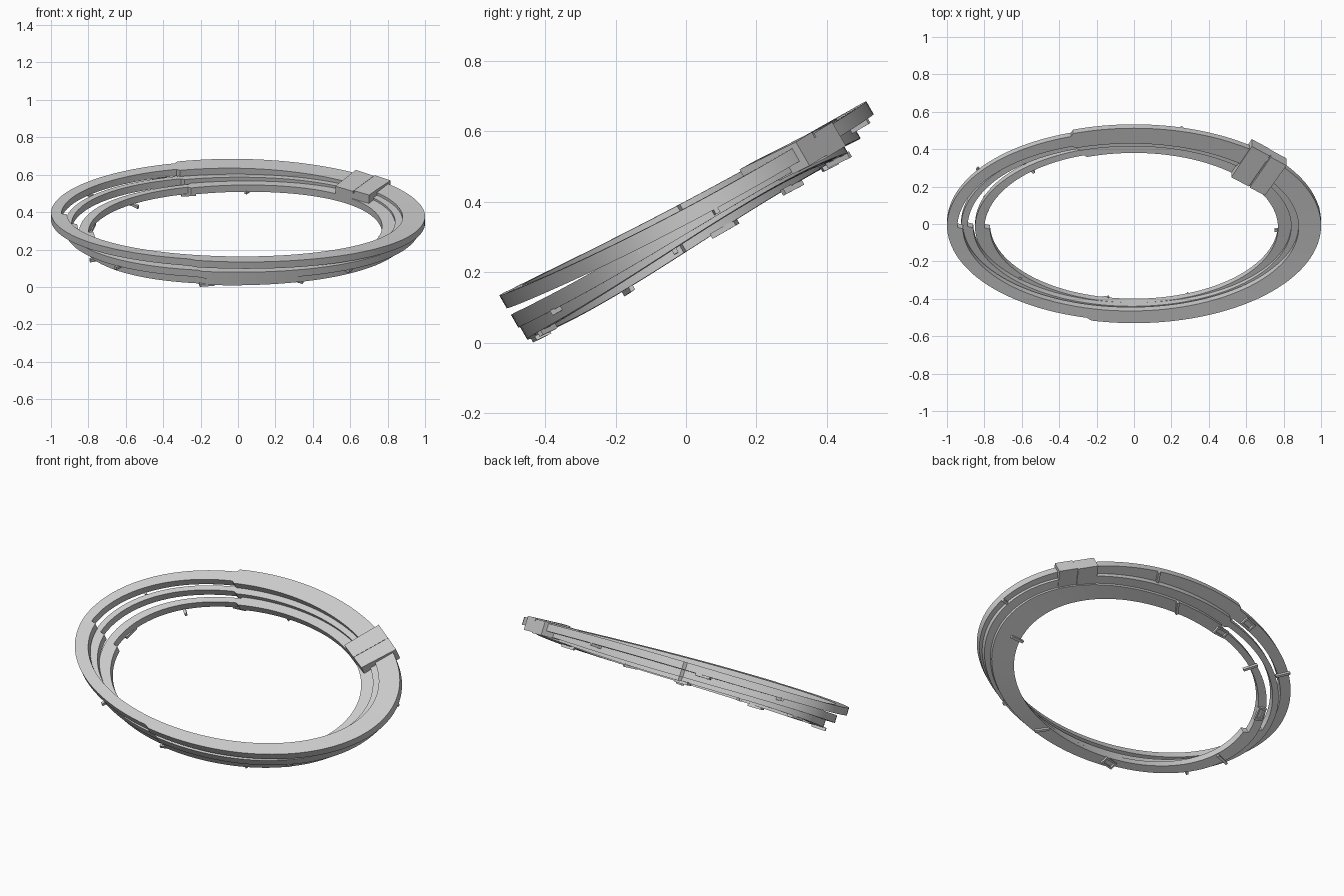
import bpy, bmesh, math
from mathutils import Vector

if "Cube" in bpy.data.objects:
    bpy.data.objects.remove(bpy.data.objects["Cube"])

DOWN = Vector((0, 0.5, -0.87)).normalized()   # thickness direction of the tilted bands
THICK = 0.042

# outer (x min, x max, y min, y max), inner (same), height c + sx*x + sy*y + sq*y^2 + sc*y^3
RINGS = {
    "upper_band":  ((-1.0, 1.0, -0.53, 0.512), (-0.915, 0.88, -0.465, 0.43), (0.378, -0.01, 0.53, 0.08, 0.0)),
    "middle_band": ((-0.925, 0.97, -0.497, 0.475), (-0.86, 0.84, -0.44, 0.415), (0.338, 0.005, 0.60, 0.0, -0.2)),
    "lower_band":  ((-0.85, 0.92, -0.472, 0.44), (-0.77, 0.77, -0.42, 0.38), (0.308, 0.018, 0.64, -0.03, -0.3)),
}


def ellipse(box, t, inset=0.0):
    x0, x1, y0, y1 = box
    return ((x0 + x1) / 2 + ((x1 - x0) / 2 - inset) * math.cos(t),
            (y0 + y1) / 2 + ((y1 - y0) / 2 - inset) * math.sin(t))


def on_plane(xy, h):
    x, y = xy
    return Vector((x, y, h[0] + h[1] * x + h[2] * y + h[3] * y * y + h[4] * y ** 3))


def make_object(name, verts, faces, smooth=False):
    me = bpy.data.meshes.new(name)
    me.from_pydata(verts, [], faces)
    me.update()
    ob = bpy.data.objects.new(name, me)
    bpy.context.collection.objects.link(ob)
    if smooth:
        bpy.context.view_layer.objects.active = ob
        ob.select_set(True)
        bpy.ops.object.shade_smooth_by_angle(angle=math.radians(30))
        ob.select_set(False)
    return ob


def prism(name, tops, depth):
    """Extrude a top outline through the band thickness direction."""
    n = len(tops)
    verts = list(tops) + [v + DOWN * depth for v in tops]
    faces = [tuple(range(n)), tuple(range(2 * n - 1, n - 1, -1))]
    faces += [(i, i + n, (i + 1) % n + n, (i + 1) % n) for i in range(n)]
    return make_object(name, verts, faces)


def band_step(deg):
    """Outer and inner inset: slimmer rear-left quarter, small jog at the front."""
    if 109.5 < deg < 180.5:
        fade = (180.5 - deg) / 71
        return 0.014 * fade, -0.012 - 0.018 * (1 - fade)
    if 180.5 <= deg < 256:
        return 0.012 * (deg - 180.5) / 75.5, 0.0
    return 0.0, 0.0


def band(name, outer, inner, h):
    degs = sorted(set([i * 2.5 for i in range(144)] + [109, 111, 180, 181, 255, 257]))
    verts, faces = [], []
    for d in degs:
        t = math.radians(d)
        o_in, i_in = band_step(d)
        o = on_plane(ellipse(outer, t, o_in), h)
        i = on_plane(ellipse(inner, t, i_in), h)
        verts += [o, i, i + DOWN * THICK, o + DOWN * THICK]
    n = len(degs)
    for k in range(n):
        a, b = 4 * k, 4 * ((k + 1) % n)
        for j in range(4):
            m = (j + 1) % 4
            faces.append((a + j, b + j, b + m, a + m))
    make_object(name, verts, faces, True)


# three nested bands
for ring_name, spec in RINGS.items():
    band(ring_name, *spec)


def bar(name, centre, u, v, lu, lv, depth):
    prism(name, [centre + u * (a * lu / 2) + v * (b * lv / 2)
                 for a, b in ((-1, -1), (1, -1), (1, 1), (-1, 1))], depth)


def fitting(ring, deg, kind, push=0.0):
    """Small rib or loop fixed under a band."""
    outer, inner, h = RINGS[ring]
    t = math.radians(deg)
    o, i = on_plane(ellipse(outer, t), h), on_plane(ellipse(inner, t), h)
    u = (o - i).normalized()
    v = DOWN.cross(u).normalized()
    c = (o + i) / 2 + DOWN * (THICK - 0.004) + u * push
    if kind == "rib":
        bar("rib", c, u, v, 0.08, 0.014, 0.018)
    else:
        for s in (-1, 1):
            bar("loop_end", c + v * (s * 0.034), u, v, 0.045, 0.011, 0.016)
            bar("loop_side", c + u * (s * 0.018), u, v, 0.01, 0.079, 0.016)


# ribs and loops underneath
for ring, deg, kind, push in [
    ("upper_band", 8, "rib", 0.02), ("upper_band", 75, "rib", 0.01),
    ("upper_band", 147, "rib", 0.005), ("upper_band", 116, "loop", 0.0),
    ("upper_band", 347, "loop", 0.0),
    ("lower_band", 355, "rib", -0.05), ("lower_band", 87, "rib", 0.0),
    ("lower_band", 135, "rib", -0.01), ("lower_band", 203, "rib", 0.01),
    ("lower_band", 291, "rib", 0.0), ("lower_band", 110, "loop", 0.0),
    ("lower_band", 166, "loop", 0.005), ("lower_band", 257, "loop", 0.0),
    ("middle_band", 310, "loop", 0.01), ("middle_band", 225, "rib", 0.0),
]:
    fitting(ring, deg, kind, push)

# two-part clasp over the joined bands
A, B, C, D = (Vector(p) for p in ((0.63, 0.415, 0.612), (0.815, 0.315, 0.55),
                                  (0.70, 0.155, 0.472), (0.52, 0.25, 0.525)))
lift = -DOWN * 0.006
prism("clasp_rear", [A, A.lerp(B, 0.52), D.lerp(C, 0.52), D], 0.078)
prism("clasp_front", [p + lift for p in (A.lerp(B, 0.55), B, C, D.lerp(C, 0.55))], 0.078)
prism("clasp_core", [p + DOWN * 0.012 for p in
                     (A.lerp(B, 0.4), A.lerp(B, 0.7), D.lerp(C, 0.7), D.lerp(C, 0.4))], 0.06)

# rest the lowest point on z = 0 and tidy the normals
meshes = [o for o in bpy.context.scene.objects if o.type == 'MESH']
low = min(v.co.z for o in meshes for v in o.data.vertices)
for o in meshes:
    bm = bmesh.new()
    bm.from_mesh(o.data)
    bmesh.ops.translate(bm, verts=bm.verts, vec=(0, 0, -low))
    bmesh.ops.recalc_face_normals(bm, faces=bm.faces)
    bm.to_mesh(o.data)
    bm.free()
